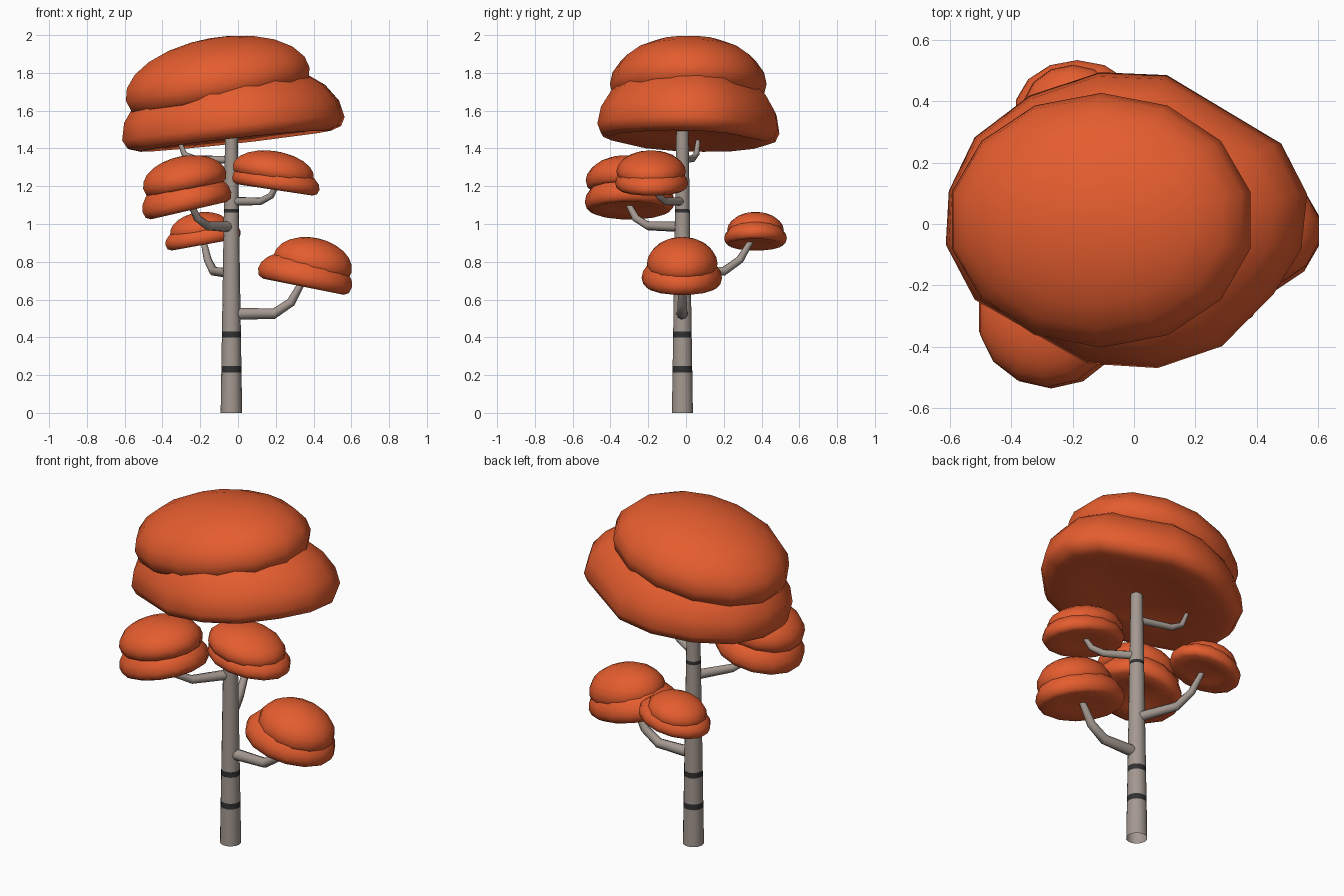
import bpy, bmesh, math
from mathutils import Vector, Matrix

if "Cube" in bpy.data.objects:
    bpy.data.objects.remove(bpy.data.objects["Cube"])


def material(name, rgb):
    m = bpy.data.materials.new(name)
    m.diffuse_color = (*rgb, 1)
    m.use_nodes = True
    m.node_tree.nodes["Principled BSDF"].inputs["Base Color"].default_value = m.diffuse_color
    return m


BARK = material("pale_grey_bark", (0.37, 0.315, 0.28))
BAND = material("dark_bark_band", (0.03, 0.03, 0.032))
LEAF = material("autumn_orange", (0.78, 0.109, 0.028))


def finish(bm, name, mats, angle):
    me = bpy.data.meshes.new(name)
    bm.to_mesh(me)
    bm.free()
    for m in mats:
        me.materials.append(m)
    ob = bpy.data.objects.new(name, me)
    bpy.context.collection.objects.link(ob)
    bpy.ops.object.select_all(action='DESELECT')
    ob.select_set(True)
    bpy.context.view_layer.objects.active = ob
    bpy.ops.object.shade_smooth_by_angle(angle=math.radians(angle))
    return ob


def skin(bm, rings):
    """Bridge neighbouring vertex rings with quads."""
    n = len(rings[0])
    for a, b in zip(rings, rings[1:]):
        for i in range(n):
            j = (i + 1) % n
            bm.faces.new((a[i], a[j], b[j], b[i]))


def circle(sides, phase=0.5):
    return [(math.cos(2 * math.pi * (i + phase) / sides),
             math.sin(2 * math.pi * (i + phase) / sides)) for i in range(sides)]


def tube(name, pts, radii, sides, mats, bands=()):
    """Open tapered tube along a path, with dark bands between given heights."""
    bm = bmesh.new()
    pts = [Vector(p) for p in pts]
    rings = []
    for k, p in enumerate(pts):
        d = (pts[min(k + 1, len(pts) - 1)] - pts[max(k - 1, 0)]).normalized()
        q = Vector((0, 0, 1)).rotation_difference(d)
        rings.append([bm.verts.new(p + q @ Vector((radii[k] * x, radii[k] * y, 0)))
                      for x, y in circle(sides, 0)])
    skin(bm, rings)
    for f in bm.faces:
        z = f.calc_center_median().z
        f.material_index = int(any(lo < z < hi for lo, hi in bands))
    return finish(bm, name, mats, 50)


def puff(name, center, rx, ry, up, down, tilt, tilt_x=0, outline=None):
    """Flattened dome with a rounded rim and hollowed underside, tilted."""
    bm = bmesh.new()
    outline = outline or [(rx * x, ry * y) for x, y in circle(14)]
    hollow = 0.15 * up
    prof = [(0.5, 0.7 * hollow - down), (0.86, -down), (0.96, -0.7 * down)]
    prof += [(math.cos(math.radians(a)), up * math.sin(math.radians(a)))
             for a in (0, 15, 31, 47, 63, 78)]
    mat = (Matrix.Translation(center) @ Matrix.Rotation(math.atan(tilt_x), 4, 'X')
           @ Matrix.Rotation(-math.atan(tilt), 4, 'Y'))
    rings = [[bm.verts.new(mat @ Vector((r * x, r * y, z))) for x, y in outline]
             for r, z in prof]
    skin(bm, rings)
    n = len(outline)
    for ring, z in ((rings[0], hollow - down), (rings[-1], up)):
        tip = bm.verts.new(mat @ Vector((0, 0, z)))
        for i in range(n):
            bm.faces.new((ring[i], ring[(i + 1) % n], tip))
    bmesh.ops.recalc_face_normals(bm, faces=bm.faces)
    return finish(bm, name, [LEAF], 80)


# Trunk with three dark bands
BANDS = [(0.215, 0.248), (0.40, 0.432), (1.06, 1.08)]
heights = [0] + [z for b in BANDS for z in b] + [1.51]
tube("trunk", [(-0.035, -0.019, z) for z in heights],
     [0.057 - 0.016 * z for z in heights], 14, [BARK, BAND], BANDS)

# Bent branches, each starting inside the trunk
BRANCHES = {
    "low_right": [(-0.02, -0.02, 0.525), (0.19, -0.02, 0.525), (0.28, -0.02, 0.585), (0.35, -0.02, 0.71)],
    "back_left": [(-0.04, 0.0, 0.74), (-0.13, 0.20, 0.75), (-0.16, 0.285, 0.81), (-0.185, 0.35, 0.92)],
    "front_left": [(-0.045, -0.03, 0.985), (-0.16, -0.20, 0.99), (-0.215, -0.265, 1.03), (-0.255, -0.31, 1.115)],
    "front_right": [(-0.02, -0.025, 1.12), (0.12, -0.11, 1.12), (0.175, -0.145, 1.15), (0.21, -0.165, 1.215)],
    "upper_left": [(-0.045, -0.01, 1.34), (-0.23, 0.035, 1.345), (-0.285, 0.055, 1.37), (-0.315, 0.065, 1.45)],
}
for (name, path), s in zip(BRANCHES.items(), (1.15, 1, 1, 0.85, 0.75)):
    tube(name + "_branch", path, [s * r for r in (0.028, 0.024, 0.021, 0.015)], 8, [BARK])

# Foliage: a wide lower pad and a dome sitting on it
CROWN_OUTLINE = [(0.59, 0.09), (0.505, 0.255), (0.13, 0.48), (-0.09, 0.49), (-0.32, 0.415),
                 (-0.50, 0.28), (-0.585, 0.105), (-0.595, -0.07), (-0.50, -0.25), (-0.13, -0.46),
                 (0.10, -0.475), (0.31, -0.405), (0.48, -0.235), (0.57, -0.09)]
PADS = {
    "crown": [((-0.022, 0.005, 1.505), 0, 0, 0.35, 0.065, 0.11, -0.035, CROWN_OUTLINE),
              ((-0.107, 0.012, 1.74), 0.507, 0.415, 0.247, 0.09, 0.18)],
    "low_right": [((0.355, -0.022, 0.715), 0.26, 0.213, 0.135, 0.048, -0.2),
                  ((0.395, -0.02, 0.79), 0.217, 0.187, 0.137, 0.05, -0.22)],
    "back_left": [((-0.185, 0.368, 0.925), 0.208, 0.166, 0.09, 0.035, 0.18),
                  ((-0.2, 0.368, 0.967), 0.165, 0.15, 0.095, 0.03, 0.15)],
    "front_left": [((-0.27, -0.298, 1.115), 0.247, 0.238, 0.15, 0.045, 0.23),
                   ((-0.282, -0.312, 1.23), 0.23, 0.219, 0.13, 0.05, 0.2)],
    "front_right": [((0.2, -0.182, 1.215), 0.24, 0.193, 0.105, 0.035, -0.15),
                    ((0.187, -0.185, 1.278), 0.222, 0.184, 0.108, 0.04, -0.16)],
}
for name, (low, high) in PADS.items():
    puff(name + "_foliage_base", *low)
    puff(name + "_foliage_dome", *high)
